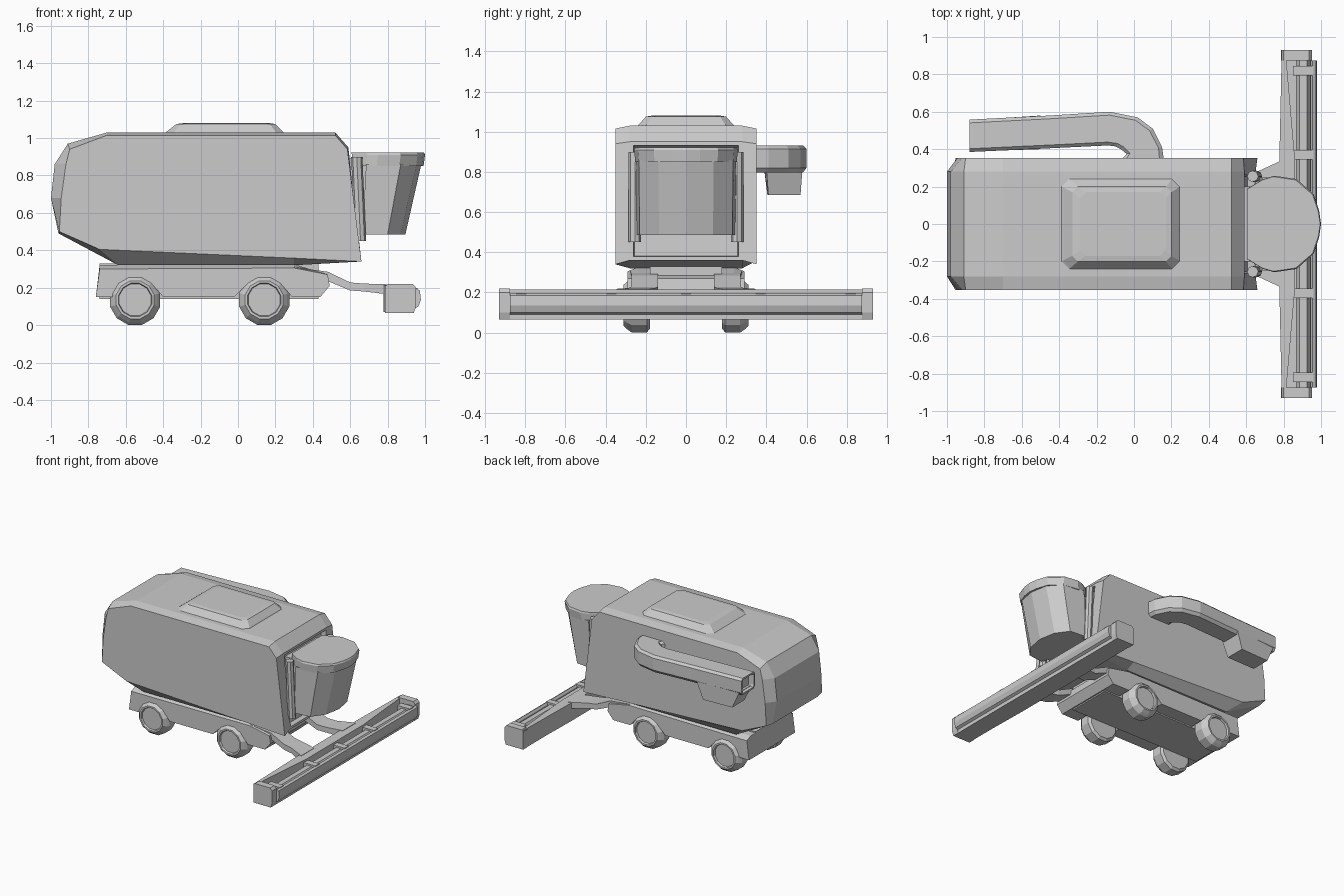
import bpy, bmesh, math
from mathutils import Vector

if "Cube" in bpy.data.objects:
    bpy.data.objects.remove(bpy.data.objects["Cube"])


def loft(name, rings, inset=None):
    """Skin equal-length rings and cap the ends; inset = (point on face, width, depth)."""
    bm = bmesh.new()
    vs = [[bm.verts.new(p) for p in r] for r in rings]
    n = len(rings[0])
    for a, b in zip(vs, vs[1:]):
        for i in range(n):
            j = (i + 1) % n
            bm.faces.new((a[i], a[j], b[j], b[i]))
    bm.faces.new(vs[0])
    bm.faces.new(vs[-1])
    bmesh.ops.recalc_face_normals(bm, faces=bm.faces)
    if inset:
        bm.faces.ensure_lookup_table()
        p = Vector(inset[0])
        f = min(bm.faces, key=lambda f: (f.calc_center_median() - p).length)
        bmesh.ops.inset_region(bm, faces=[f], thickness=inset[1], depth=0)
        bmesh.ops.inset_region(bm, faces=[f], thickness=0.01, depth=-inset[2])
    me = bpy.data.meshes.new(name)
    bm.to_mesh(me)
    bm.free()
    ob = bpy.data.objects.new(name, me)
    bpy.context.collection.objects.link(ob)
    return ob


def xz(pts, y):
    return [(x, y, z) for x, z in pts]


def xy(pts, z):
    return [(x, y, z) for x, y in pts]


def box(name, x0, x1, y0, y1, z0, z1):
    q = [(x0, y0), (x1, y0), (x1, y1), (x0, y1)]
    return loft(name, [xy(q, z0), xy(q, z1)])


def chamfered(x0, x1, y, c):
    return [(x0, c - y), (x0 + c, -y), (x1 - c, -y), (x1, c - y),
            (x1, y - c), (x1 - c, y), (x0 + c, y), (x0, y - c)]


# Main body: side outline lofted across the width, recessed front
mid = [(-.64, .32), (-.96, .49), (-1, .68), (-.98, .86), (-.91, .97), (-.7, 1.03),
       (.52, 1.03), (.59, .95), (.65, .36), (.3, .32)]
side = [(-.74, .405), (-.955, .5), (-.945, .68), (-.92, .86), (-.9, .94), (-.7, 1.015),
        (.52, 1.015), (.585, .94), (.66, .34), (.3, .358)]
loft("body", [xz(side, -.352), xz(mid, -.28), xz(mid, .28), xz(side, .352)],
     inset=((.62, 0, .66), .025, .04))
loft("roof_hatch", [xy(chamfered(-.4, .25, .25, .04), 1.02),
                    xy(chamfered(-.38, .24, .235, .04), 1.035),
                    xy(chamfered(-.33, .2, .2, .03), 1.075),
                    xy(chamfered(-.29, .17, .17, .03), 1.08)])


# Cab: tapered rounded glass, overhanging roof and a neck joining the body
def cab_outline(back, mid_x, near, front, w):
    half = [(back, w), (mid_x, w * .94), (near, w * .55), (front, 0)]
    return half + [(x, -y) for x, y in half[-2::-1]]


loft("cab_glass", [xy(cab_outline(.665, .80, .87, .895, .245), .485),
                   xy(cab_outline(.685, .87, .955, .98, .25), .86)])
roof = [(.61, .19), (.69, .24), (.75, .258), (.87, .24), (.96, .16), (.99, .07)]
roof = roof + [(1.0, 0)] + [(x, -y) for x, y in roof[::-1]]
loft("cab_roof", [xy([(x - .008, y * .98) for x, y in roof], .85), xy(roof, .91),
                  xy([(x - .005, y * .98) for x, y in roof], .922)])
box("cab_neck", .55, .69, -.2, .2, .49, .89)
for s in (-1, 1):
    q = [(.635 + .03 * math.cos(i * math.pi / 4), s * .255 + .03 * math.sin(i * math.pi / 4))
         for i in range(8)]
    loft("cab_post", [xy([(x + .02, y) for x, y in q], .45), xy(q, .9)])

# Unloading auger folded along the far side, with a hanging spout
pairs = [((-.07, .34), (.16, .34)), ((-.04, .375), (.15, .41)), ((-.07, .4), (.1, .51)),
         ((-.1, .415), (.02, .57)), ((-.14, .42), (-.13, .6)),
         ((-.45, .405), (-.45, .58)), ((-.88, .385), (-.88, .558))]
section = [(0, .82), (0, .915), (.1, .932), (.9, .932), (1, .915), (1, .82), (.9, .797), (.1, .797)]
loft("unloading_auger", [[(a[0] + t * (b[0] - a[0]), a[1] + t * (b[1] - a[1]), z)
                          for t, z in section] for a, b in pairs],
     inset=((-.88, .47, .86), .015, .04))
loft("auger_spout", [[(-.55, .41, .685), (-.8, .405, .685), (-.8, .56, .685), (-.55, .57, .685)],
                     [(-.5, .4, .82), (-.86, .388, .82), (-.86, .556, .82), (-.5, .58, .82)]])

# Chassis: notched side rails over a solid core
rail = [(-.76, .15), (-.67, .15), (-.64, .22), (-.46, .22), (-.4, .15), (-.02, .15), (.05, .22),
        (.23, .22), (.29, .15), (.44, .15), (.49, .21), (.48, .27), (.3, .305), (-.74, .3)]
top_rail = [(x, z + (.02 if z > .28 else 0)) for x, z in rail]
loft("chassis", [xz(rail, -.29), xz(top_rail, -.24), xz(top_rail, .24), xz(rail, .29)])
box("chassis_core", -.74, .43, -.18, .18, .14, .33)

# Wheels: twelve-sided tyres with recessed rims
for x in (-.55, .14):
    for s in (-1, 1):
        def ring(r, y):
            return [(x + r * math.cos((i + .5) * math.pi / 6), s * y,
                     .135 + r * math.sin((i + .5) * math.pi / 6)) for i in range(12)]
        loft("wheel", [ring(.12, .18), ring(.139, .195), ring(.139, .27), ring(.125, .29),
                       ring(.105, .312), ring(.092, .312), ring(.088, .295)])

# Arms carrying the header
for s in (-1, 1):
    path = [(.3, .14, .28, .31, .25), (.48, .14, .27, .285, .235), (.6, .14, .275, .228, .185),
            (.67, .15, .285, .222, .18), (.8, .18, .345, .218, .165)]
    loft("header_arm", [[(x, s * a, lo), (x, s * b, lo), (x, s * b, hi), (x, s * a, hi)]
                        for x, a, b, hi, lo in path])

# Header: tapered back wall, floor, end caps, reel and cutter bar
wall = [(.79, -.93), (.81, -.93), (.86, -.35), (.86, .35), (.81, .93), (.79, .93),
        (.777, .34), (.777, -.34)]
loft("header_back", [xy(wall, .07), xy(wall, .215)])
box("header_floor", .79, .94, -.92, .92, .065, .1)
cap = [(.787, .065), (.94, .065), (.952, .1), (.952, .2), (.935, .22), (.8, .22), (.787, .205)]
for s in (-1, 1):
    loft("header_end", [xz(cap, s * .875), xz(cap, s * .93)])
reel = [(.905 + .04 * math.cos(i * math.pi / 3), .15 + .04 * math.sin(i * math.pi / 3))
        for i in range(6)]
loft("reel", [xz(reel, -.875), xz(reel, .875)])
for y in (-.82, -.37, 0, .37, .82):
    box("reel_bracket", .85, .96, y - .025, y + .025, .11, .198)
bar = [(.945, .09), (.965, .1), (.978, .135), (.972, .185), (.955, .195), (.945, .18)]
loft("cutter_bar", [xz(bar, -.875), xz(bar, .875)])
